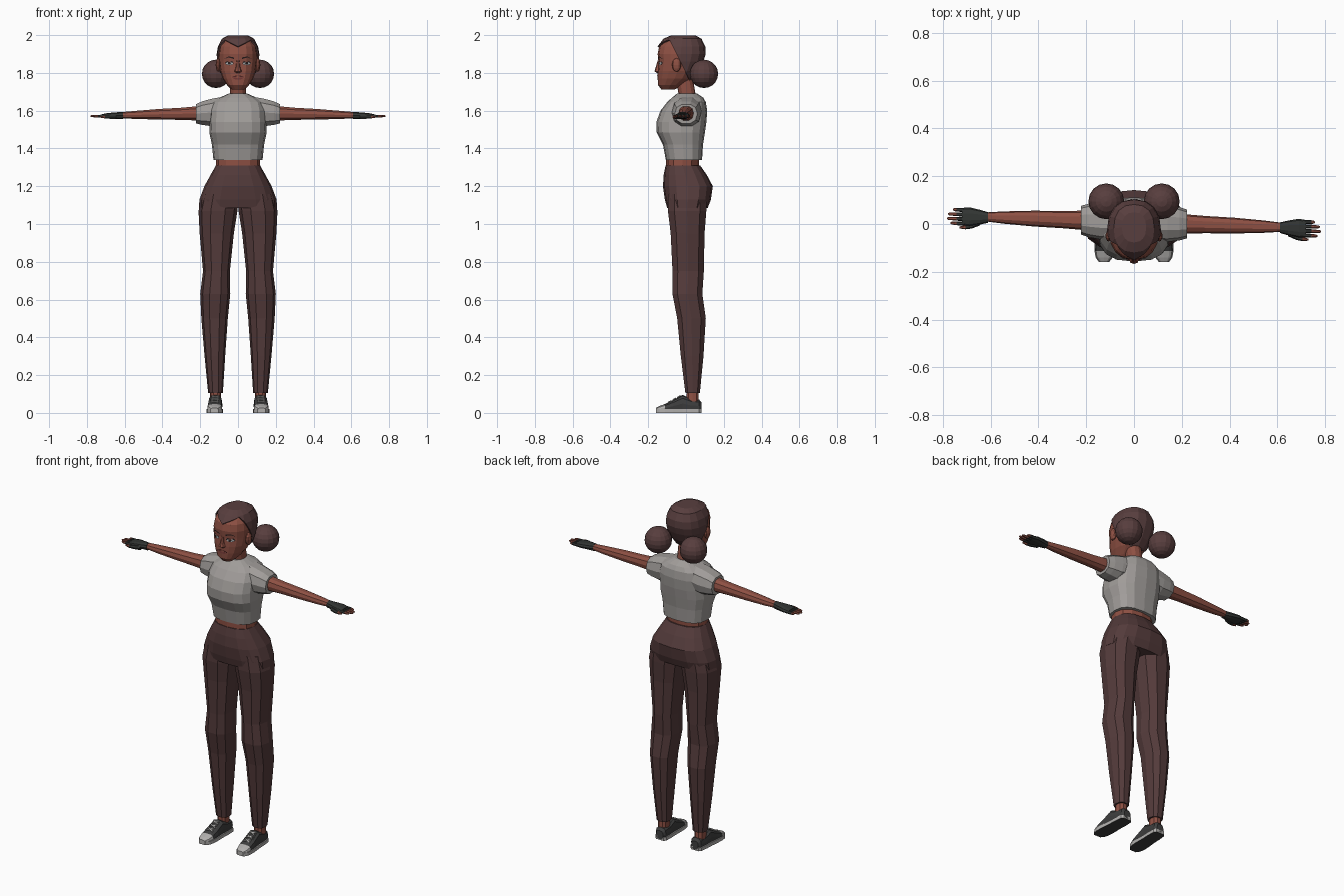
import bpy, bmesh, math
from mathutils import Vector, Matrix
from mathutils.bvhtree import BVHTree

if "Cube" in bpy.data.objects:
    bpy.data.objects.remove(bpy.data.objects["Cube"])


def mat(name, r, g, b):
    m = bpy.data.materials.new(name)
    lin = [((c / 255 + 0.055) / 1.055) ** 2.4 for c in (r, g, b)]
    m.diffuse_color = (*lin, 1)
    m.use_nodes = True
    m.node_tree.nodes["Principled BSDF"].inputs["Base Color"].default_value = m.diffuse_color
    return m


SKIN = mat("skin", 142, 80, 67)
HAIR = mat("hair_brown", 88, 62, 62)
CLOTH = mat("trouser_brown", 84, 59, 59)
SHIRT = mat("shirt_grey", 160, 156, 153)
GLOVE = mat("glove_black", 50, 53, 51)
SHOE = mat("shoe_dark", 62, 62, 62)
LIGHT = mat("shoe_light", 178, 176, 174)
LIP = mat("lip_red", 104, 50, 48)
WHITE = mat("eye_white", 165, 170, 172)
DARK = mat("eye_dark", 38, 28, 28)


def finish(name, bm, *mats, rule=None):
    """Turn a bmesh into an object; rule(face) picks the material slot."""
    bmesh.ops.recalc_face_normals(bm, faces=bm.faces)
    if rule:
        for f in bm.faces:
            f.material_index = rule(f)
    me = bpy.data.meshes.new(name)
    bm.to_mesh(me)
    for m in mats:
        me.materials.append(m)
    ob = bpy.data.objects.new(name, me)
    bpy.context.collection.objects.link(ob)
    return ob


def ring(axis, t, a0, a1, b0, b1, n=12, p=0.85):
    """Rounded cross-section square to an axis, filling the given extents."""
    pts = []
    for i in range(n):
        w = 2 * math.pi * i / n
        c, s = math.cos(w), math.sin(w)
        q = [(a0 + a1) / 2 + (a1 - a0) / 2 * math.copysign(abs(c) ** p, c),
             (b0 + b1) / 2 + (b1 - b0) / 2 * math.copysign(abs(s) ** p, s)]
        q.insert(axis, t)
        pts.append(q)
    return pts


def loft_mesh(rings):
    bm = bmesh.new()
    vs = [[bm.verts.new(q) for q in r] for r in rings]
    n = len(vs[0])
    for a, b in zip(vs, vs[1:]):
        for i in range(n):
            bm.faces.new((a[i], a[(i + 1) % n], b[(i + 1) % n], b[i]))
    bm.faces.new(vs[0])
    bm.faces.new(vs[-1])
    return bm


def loft(name, axis, secs, *mats, n=12, p=0.85, rule=None):
    return finish(name, loft_mesh([ring(axis, *s, n, p) for s in secs]), *mats, rule=rule)


def ball(name, pos, scale, m, seg=16, rings=10):
    bm = bmesh.new()
    bmesh.ops.create_uvsphere(bm, u_segments=seg, v_segments=rings, radius=1,
                              matrix=Matrix.Translation(pos) @ Matrix.Diagonal((*scale, 1)))
    return finish(name, bm, m)


# Head and hair cap: z, half width, front y, back y
HEAD = [(1.712, .034, -.13, -.06), (1.735, .058, -.148, -.02), (1.77, .08, -.15, .03),
        (1.81, .094, -.15, .06), (1.86, .102, -.146, .083), (1.90, .104, -.15, .095),
        (1.94, .097, -.142, .093), (1.972, .076, -.11, .073), (1.99, .042, -.068, .04)]
head_bm = loft_mesh([ring(2, z, -w, w, a, b, 16, .85) for z, w, a, b in HEAD])
bmesh.ops.recalc_face_normals(head_bm, faces=head_bm.faces)
tree = BVHTree.FromBMesh(head_bm)
finish("head", head_bm, SKIN)

g = .009
hair = loft_mesh([ring(2, z + (g if z > 1.95 else 0), -w - g, w + g, a - g, b + g, 16, .85)
                  for z, w, a, b in HEAD[1:]])
PLANES = [((0, 0, 1.94), (.5, 0, 1)), ((0, 0, 1.94), (-.5, 0, 1)),
          ((0, -.05, 1.90), (0, 1, .5))]
for co, no in PLANES:
    bmesh.ops.bisect_plane(hair, geom=hair.verts[:] + hair.edges[:] + hair.faces[:],
                           plane_co=co, plane_no=no, dist=1e-5)


def is_face_area(f):
    c = f.calc_center_median()
    side = [(c - Vector(co)).dot(Vector(no)) for co, no in PLANES]
    return min(side[0], side[1]) < 0 and side[2] < 0 or c.z < 1.736


bmesh.ops.delete(hair, geom=[f for f in hair.faces if is_face_area(f)], context="FACES")
sol = finish("hair_cap", hair, HAIR).modifiers.new("thickness", "SOLIDIFY")
sol.thickness = .008


# Face details as thin plates laid on the head
def face_plate(name, pts, m, lift=.003):
    bm = bmesh.new()
    vs = []
    for x, z in pts:
        hit = tree.ray_cast(Vector((x, -1, z)), Vector((0, 1, 0)))[0]
        vs.append(bm.verts.new((x, hit.y - lift, z)))
    bm.faces.new(vs)
    ob = finish(name, bm, m)
    if ob.data.polygons[0].normal.y > 0:
        ob.data.flip_normals()


def oval(x, z, rx, rz, n=8):
    return [(x + rx * math.cos(2 * math.pi * i / n), z + rz * math.sin(2 * math.pi * i / n))
            for i in range(n)]


for s, side in ((1, "left"), (-1, "right")):
    face_plate(side + "_lash", oval(s * .046, 1.852, .024, .012), DARK, .002)
    face_plate(side + "_eye", oval(s * .046, 1.850, .020, .008), WHITE, .004)
    face_plate(side + "_iris", oval(s * .046, 1.851, .008, .008), DARK, .006)
    face_plate(side + "_brow", [(s * .02, 1.873), (s * .05, 1.882), (s * .075, 1.872),
                                (s * .05, 1.888), (s * .02, 1.881)], DARK)
    ball(side + "_ear", (s * .105, -.05, 1.842), (.014, .024, .036), SKIN, 10, 6)
    ball(side + "_bun", (s * .116, .095, 1.795), (.075, .075, .075), HAIR)
face_plate("upper_lip", [(-.034, 1.777), (.034, 1.777), (.012, 1.787), (0, 1.784), (-.012, 1.787)], LIP)
face_plate("lower_lip", [(-.034, 1.776), (-.014, 1.765), (.014, 1.765), (.034, 1.776)], LIP, .004)
loft("nose", 2, [(1.80, -.012, .012, -.154, -.13), (1.808, -.02, .02, -.167, -.13),
                 (1.825, -.013, .013, -.162, -.13), (1.865, -.008, .008, -.15, -.13)], SKIN, n=8)

# Neck, midriff and shirt body
loft("neck", 2, [(1.64, -.06, .06, -.05, .065), (1.69, -.042, .042, -.04, .05),
                 (1.78, -.042, .042, -.055, .035)], SKIN)
loft("midriff", 2, [(1.28, -.118, .118, -.105, .068), (1.37, -.115, .115, -.105, .07)], SKIN)
loft("shirt", 2, [(1.34, -.13, .13, -.107, .085), (1.42, -.138, .138, -.122, .09),
                  (1.485, -.152, .152, -.155, .10), (1.54, -.15, .15, -.157, .108),
                  (1.60, -.148, .148, -.135, .112), (1.645, -.135, .135, -.1, .105),
                  (1.668, -.1, .1, -.075, .092), (1.69, -.05, .05, -.048, .06)],
     SHIRT, n=16, p=.75)

# Trouser hips
loft("hips", 2, [(1.085, -.207, .207, -.1, .115), (1.13, -.204, .204, -.112, .132),
                 (1.20, -.178, .178, -.122, .142), (1.26, -.145, .145, -.118, .11),
                 (1.31, -.117, .117, -.108, .075)], CLOTH, n=16, p=.8)

# Leg sections: z, inner x, outer x, front y, back y
LEG = [(1.16, .002, .188, -.1, .115), (1.07, .003, .209, -.1, .112), (.95, .022, .203, -.085, .102),
       (.75, .043, .185, -.075, .098), (.63, .041, .2, -.075, .09), (.5, .054, .194, -.05, .108),
       (.3, .068, .177, -.03, .095), (.105, .08, .158, -.005, .075)]
# Shoe sections: y, half width, top z
UPPER = [(.083, .022, .055), (.07, .033, .07), (.025, .036, .075), (-.018, .036, .095),
         (-.07, .039, .066), (-.112, .039, .047), (-.14, .033, .037), (-.16, .018, .027)]


def span(s, a, b):
    return (a, b) if s > 0 else (-b, -a)


for s, side in ((1, "left"), (-1, "right")):
    # Leg, ankle and shoe
    loft(side + "_trouser_leg", 2, [(z, *span(s, a, b), c, d) for z, a, b, c, d in LEG], CLOTH, n=10)
    loft(side + "_ankle", 2, [(.05, *span(s, .09, .15), .0, .07), (.13, *span(s, .09, .148), .004, .066)],
         SKIN, n=10)
    cx = lambda y: s * (.119 - .04 * y)
    loft(side + "_shoe", 1, [(y, cx(y) - w, cx(y) + w, .004, h) for y, w, h in UPPER], SHOE, LIGHT,
         n=12, p=.7, rule=lambda f: int(f.calc_center_median().y < -.112))
    bm = bmesh.new()
    edge = [(cx(y) + k * (w + .003), y, 0) for k, row in ((1, UPPER), (-1, UPPER[::-1])) for y, w, h in row]
    base = bm.faces.new([bm.verts.new(q) for q in edge])
    top = bmesh.ops.extrude_face_region(bm, geom=[base])["geom"]
    bmesh.ops.translate(bm, verts=[v for v in top if isinstance(v, bmesh.types.BMVert)], vec=(0, 0, .02))
    finish(side + "_sole", bm, LIGHT, SHOE, rule=lambda f: int(f.calc_center_median().z < .002))
    for i in range(3):
        for k in (1, -1):
            y = -.038 - .024 * i
            z = .0905 - .54 * (-.03 - y)
            bm = bmesh.new()
            m = (Matrix.Translation((cx(y), y, z)) @ Matrix.Rotation(.5, 4, "X")
                 @ Matrix.Rotation(k * .4, 4, "Z") @ Matrix.Diagonal((.042, .006, .006, 1)))
            bmesh.ops.create_cube(bm, size=1, matrix=m)
            finish(f"{side}_lace_{i}", bm, LIGHT)

    # Sleeve, arm and hand, the arms swung very slightly about the vertical
    sw = lambda x: -.035 * x * s
    loft(side + "_sleeve", 0, [(s * x, a + sw(x), b + sw(x), c, d) for x, a, b, c, d in
         ((.07, -.07, .09, 1.53, 1.678), (.14, -.07, .085, 1.515, 1.666),
          (.19, -.062, .078, 1.522, 1.652), (.222, -.052, .068, 1.53, 1.636))], SHIRT, n=10)
    loft(side + "_arm", 0, [(s * x, .008 - r + sw(x), .008 + r + sw(x), c, d) for x, r, c, d in
         ((.18, .042, 1.545, 1.628), (.3, .036, 1.55, 1.617), (.42, .033, 1.552, 1.61),
          (.54, .026, 1.555, 1.6), (.63, .018, 1.56, 1.592))], SKIN, n=10)
    loft(side + "_glove", 0, [(s * x, .006 - r + sw(x), .006 + r + sw(x), c, d) for x, r, c, d in
         ((.61, .022, 1.554, 1.595), (.645, .031, 1.556, 1.592), (.69, .04, 1.558, 1.588),
          (.72, .036, 1.562, 1.582))], GLOVE, n=10)
    for i, tip in enumerate((.768, .782, .778, .758)):
        y = -.023 + .019 * i
        loft(f"{side}_finger_{i}", 0, [(s * x, y - r + sw(x), y + r + sw(x), 1.571 - r, 1.571 + r)
             for x, r in ((.70, .009), (.742, .008), (tip - .006, .006), (tip, .003))],
             GLOVE, SKIN, n=6, rule=lambda f: int(abs(f.calc_center_median().x) > .74))
    loft(side + "_thumb", 0, [(s * x, y - r + sw(x), y + r + sw(x), 1.567 - r, 1.567 + r)
         for x, y, r in ((.645, -.015, .014), (.68, -.032, .011), (.705, -.038, .009), (.73, -.04, .004))],
         GLOVE, SKIN, n=6, rule=lambda f: int(abs(f.calc_center_median().x) > .71))
